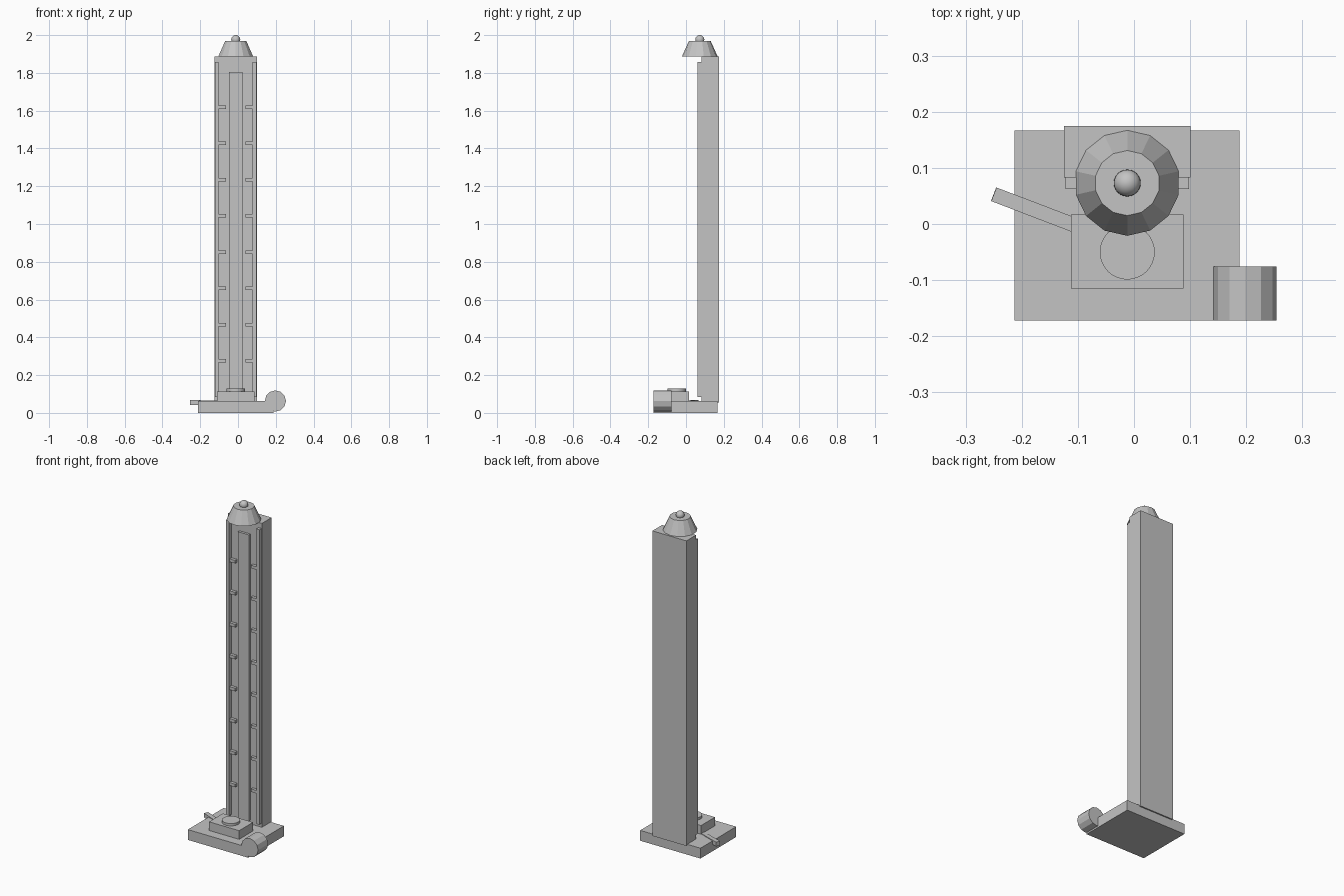
import bpy
from math import pi, atan2
from mathutils import Vector

cube = bpy.data.objects.get("Cube")
if cube:
    bpy.data.objects.remove(cube, do_unlink=True)

grey = bpy.data.materials.new("plain grey")
grey.use_nodes = True
COLOUR = (0.55, 0.55, 0.55, 1)
grey.diffuse_color = COLOUR
grey.node_tree.nodes["Principled BSDF"].inputs["Base Color"].default_value = COLOUR


def finish(name):
    ob = bpy.context.object
    ob.name = name
    ob.data.materials.append(grey)
    return ob


def box(name, low, high):
    """Box between two opposite corners."""
    low, high = Vector(low), Vector(high)
    bpy.ops.mesh.primitive_cube_add(size=1, location=(low + high) / 2)
    bpy.context.object.scale = high - low
    bpy.ops.object.transform_apply(location=False, rotation=False)
    return finish(name)


AXIS_X = -0.012   # centre line of the tower
FACE_Y = 0.083    # front face of the tower

# Base and tower
box("base", (-0.213, -0.172, 0), (0.188, 0.167, 0.062))
box("tower", (-0.125, FACE_Y, 0.055), (0.101, 0.175, 1.888))
box("centre_track", (AXIS_X - 0.036, 0.068, 0.085), (AXIS_X + 0.036, FACE_Y + 0.01, 1.804))

# Rails with score ticks, one set each side of the track
for side, label in ((-1, "right"), (1, "left")):
    def strip(name, inner, outer, y, z0, z1):
        xs = sorted((AXIS_X + side * inner, AXIS_X + side * outer))
        box(name, (xs[0], y, z0), (xs[1], FACE_Y + 0.01, z1))

    strip(label + "_rail", 0.09, 0.11, 0.062, 0.085, 1.857)
    for i in range(8):
        z = 0.275 + i * 0.192
        strip(f"{label}_tick_{i + 1}", 0.052, 0.092, 0.065, z - 0.009, z + 0.009)

# Strike pad
box("pad_block", (-0.112, -0.115, 0.06), (0.088, 0.017, 0.114))
bpy.ops.mesh.primitive_cylinder_add(vertices=32, radius=0.049, depth=0.02,
                                    location=(AXIS_X, -0.05, 0.118))
finish("pad_button")
bpy.ops.object.shade_smooth_by_angle()

# Bell and its knob
bpy.ops.mesh.primitive_cone_add(vertices=14, radius1=0.094, radius2=0.058, depth=0.08,
                                location=(AXIS_X, 0.073, 1.928))
finish("bell")
bpy.ops.mesh.primitive_uv_sphere_add(segments=24, ring_count=12, radius=0.024,
                                     location=(AXIS_X, 0.073, 1.976))
finish("bell_knob")
bpy.ops.object.shade_smooth()

# Mallet lying across the base
bpy.ops.mesh.primitive_cylinder_add(vertices=12, radius=0.056, depth=0.096,
                                    location=(0.198, -0.124, 0.063), rotation=(pi / 2, 0, 0))
finish("mallet_head")
start, end = Vector((-0.25, 0.053, 0.055)), Vector((0.19, -0.115, 0.045))
way = end - start
handle = box("mallet_handle", (-way.length / 2, -0.013, -0.013), (way.length / 2, 0.013, 0.013))
handle.location = (start + end) / 2
handle.rotation_euler = (0, atan2(-way.z, way.xy.length), atan2(way.y, way.x))
